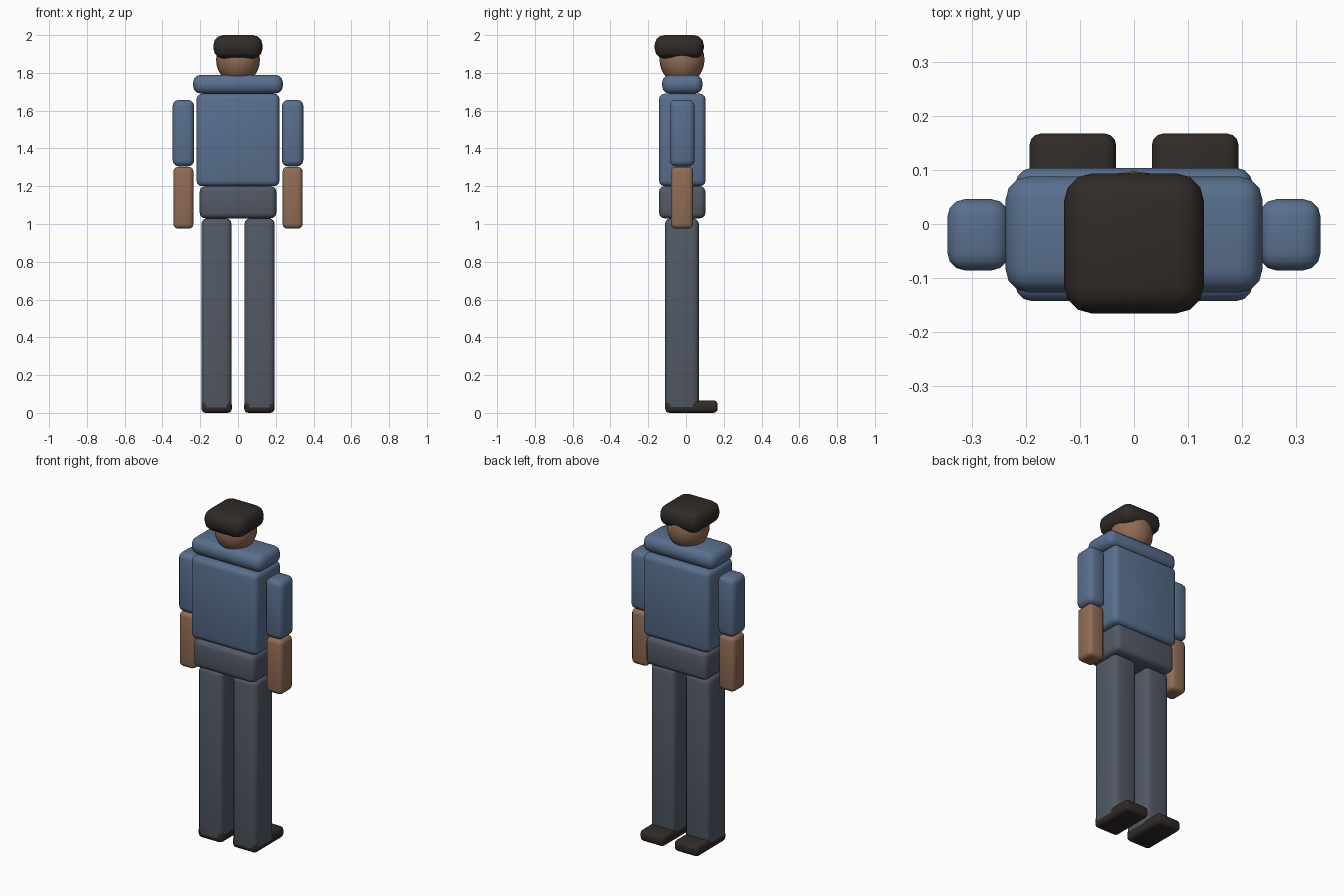
import bpy
from math import radians

if "Cube" in bpy.data.objects:
    bpy.data.objects.remove(bpy.data.objects["Cube"])


def material(name, rgb):
    m = bpy.data.materials.new(name)
    m.diffuse_color = (*rgb, 1)
    m.use_nodes = True
    m.node_tree.nodes["Principled BSDF"].inputs["Base Color"].default_value = m.diffuse_color
    return m


shirt = material("blue_cloth", (0.10, 0.16, 0.27))
trousers = material("grey_cloth", (0.085, 0.10, 0.13))
skin = material("skin", (0.28, 0.15, 0.09))
dark = material("dark_brown", (0.03, 0.024, 0.02))


def finish(ob, name, mat):
    ob.name = name
    ob.data.materials.append(mat)
    bpy.ops.object.shade_smooth_by_angle(angle=radians(40))


def block(name, x, y, z, bevel, mat):
    """Rounded box spanning the given (min, max) ranges."""
    spans = (x, y, z)
    bpy.ops.mesh.primitive_cube_add(size=1, location=[(a + b) / 2 for a, b in spans])
    ob = bpy.context.object
    ob.scale = [b - a for a, b in spans]
    bpy.ops.object.transform_apply(location=False, rotation=False, scale=True)
    mod = ob.modifiers.new("round", 'BEVEL')
    mod.width = bevel
    mod.segments = 3
    bpy.ops.object.modifier_apply(modifier=mod.name)
    finish(ob, name, mat)


# Body
block("hips", (-0.203, 0.203), (-0.143, 0.103), (1.03, 1.20), 0.03, trousers)
block("torso", (-0.22, 0.22), (-0.143, 0.104), (1.20, 1.69), 0.03, shirt)
block("shoulders", (-0.238, 0.238), (-0.127, 0.088), (1.69, 1.79), 0.042, shirt)

# Head and hair
bpy.ops.mesh.primitive_uv_sphere_add(segments=24, ring_count=16, radius=1,
                                     location=(0, -0.021, 1.87))
bpy.context.object.scale = (0.116, 0.119, 0.13)
bpy.ops.object.transform_apply(location=False, rotation=False, scale=True)
finish(bpy.context.object, "head", skin)
block("hair", (-0.13, 0.13), (-0.166, 0.094), (1.876, 2.0), 0.052, dark)

# Limbs, mirrored left and right
for side, s in (("left", -1), ("right", 1)):
    def span(a, b):
        return tuple(sorted((s * a, s * b)))
    block(side + "_upper_arm", span(0.232, 0.346), (-0.086, 0.046), (1.305, 1.657), 0.032, shirt)
    block(side + "_forearm", span(0.236, 0.342), (-0.08, 0.038), (0.975, 1.303), 0.025, skin)
    block(side + "_leg", span(0.034, 0.194), (-0.111, 0.068), (0.001, 1.03), 0.03, trousers)
    block(side + "_shoe", span(0.033, 0.194), (-0.11, 0.168), (0.0, 0.066), 0.022, dark)
